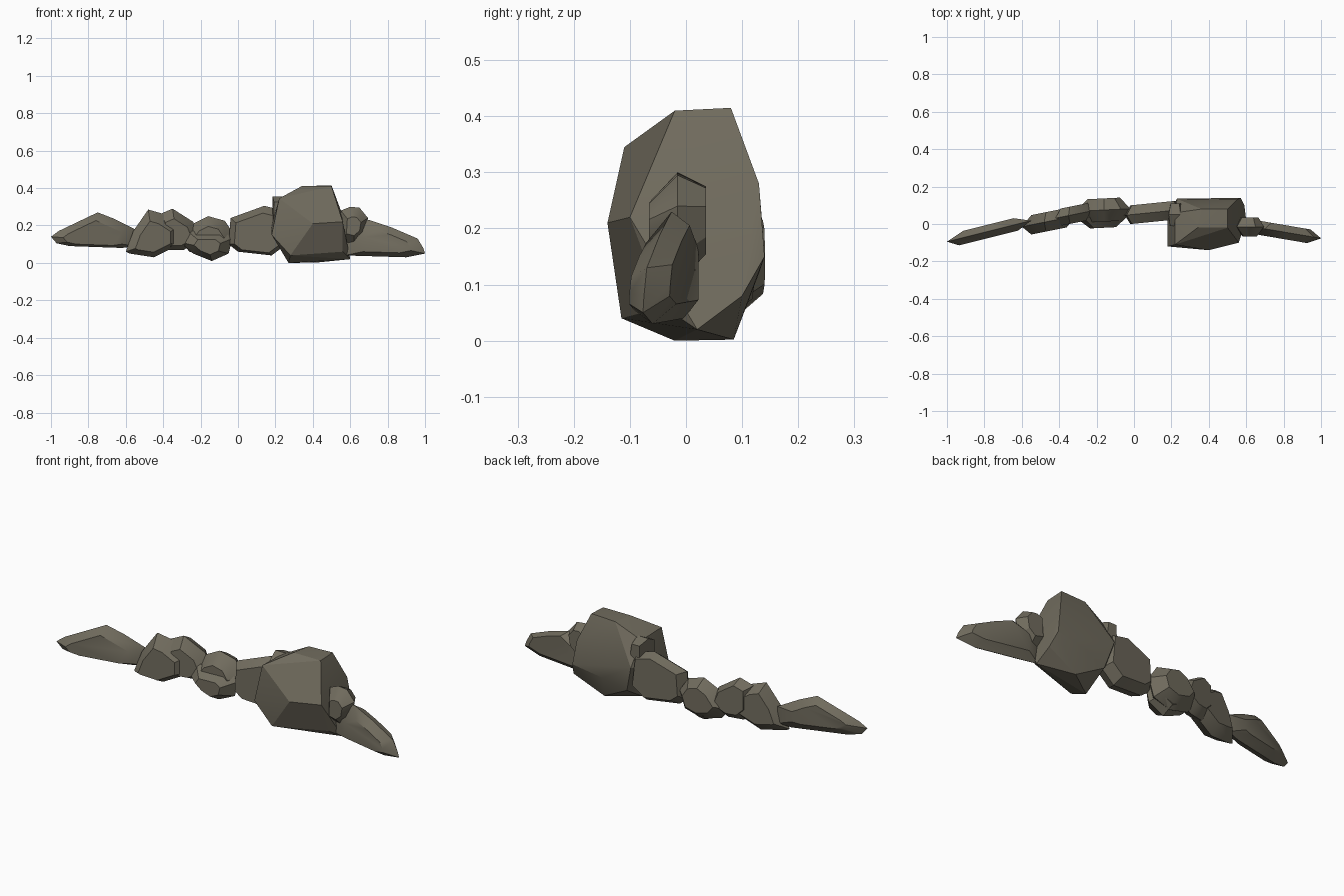
import bpy, bmesh

if "Cube" in bpy.data.objects:
    bpy.data.objects.remove(bpy.data.objects["Cube"])

stone = bpy.data.materials.new("weathered_stone")
stone.diffuse_color = (0.165, 0.15, 0.112, 1)
stone.use_nodes = True
stone.node_tree.nodes["Principled BSDF"].inputs["Base Color"].default_value = stone.diffuse_color


def hull_object(name, points, smooth=0.5):
    """Chiselled stone: convex hull around a few corner points."""
    bm = bmesh.new()
    for p in points:
        bm.verts.new(p)
    res = bmesh.ops.convex_hull(bm, input=bm.verts)
    junk = {g for g in res["geom_interior"] + res["geom_unused"]
            if isinstance(g, bmesh.types.BMVert)}
    bmesh.ops.delete(bm, geom=list(junk), context='VERTS')
    bmesh.ops.dissolve_limit(bm, angle_limit=0.06, verts=bm.verts, edges=bm.edges)
    bmesh.ops.recalc_face_normals(bm, faces=bm.faces)
    me = bpy.data.meshes.new(name)
    bm.to_mesh(me)
    bm.free()
    me.materials.append(stone)
    ob = bpy.data.objects.new(name, me)
    bpy.context.collection.objects.link(ob)
    bpy.context.view_layer.objects.active = ob
    ob.select_set(True)
    bpy.ops.object.shade_smooth_by_angle(angle=smooth)
    ob.select_set(False)
    return ob


def rock(name, outline, y, slope, half, front=0.6, back=0.6):
    """Slab rock: front outline (x, z) at mid depth, shrunk rings front and back."""
    cx = sum(p[0] for p in outline) / len(outline)
    cz = sum(p[1] for p in outline) / len(outline)
    pts = []
    for dy, s, shift in ((0, 1, 0), (-half, front, -0.01), (half, back, 0.01)):
        for x, z in outline:
            px, pz = cx + (x - cx) * s, cz + (z - cz) * s + shift
            pts.append((px, y + slope * (px - cx) + dy, pz))
    hull_object(name, pts, 0.6)


# long tapering end stones
rock("left_end_stone", [(-1, .14), (-.96, .17), (-.86, .22), (-.75, .27), (-.66, .235),
     (-.55, .18), (-.55, .09), (-.62, .08), (-.9, .09), (-.97, .105)], -.04, .25, .036, .7, .6)
rock("right_end_stone", [(.57, .04), (.57, .17), (.7, .23), (.82, .19), (.96, .13),
     (.99, .08), (1, .05), (.9, .03)], -.045, -.17, .038, .6, .7)

# left cluster
rock("left_round_stone", [(-.6, .06), (-.56, .17), (-.48, .285), (-.41, .265), (-.31, .2),
     (-.31, .1), (-.38, .07), (-.45, .03), (-.58, .05)], .015, .2, .052, .65, .65)
rock("left_upper_stone", [(-.42, .12), (-.42, .26), (-.35, .29), (-.24, .22), (-.2, .12),
     (-.29, .07), (-.37, .07)], .05, .2, .046, .65, .7)

# middle cluster
rock("middle_front_stone", [(-.31, .11), (-.27, .17), (-.08, .17), (-.03, .13), (-.05, .05),
     (-.14, .01), (-.24, .05)], .04, .05, .06, .5, .7)
rock("middle_back_stone", [(-.31, .12), (-.24, .21), (-.16, .25), (-.07, .225), (-.02, .15),
     (-.05, .06), (-.15, .03), (-.26, .06)], .075, .05, .062, .6, .6)

# slab between the middle cluster and the boulder
rock("centre_slab", [(-.05, .1), (-.04, .24), (.14, .305), (.24, .28), (.26, .1),
     (.18, .04), (0, .06)], .062, .1, .05, .8, .8)

# big boulder: faceted, undercut at the lower right of the front
hull_object("boulder", [
    (.18, -.12, .15), (.22, -.11, .345), (.36, .08, .41), (.34, -.02, .41),
    (.5, .08, .415), (.5, -.02, .41), (.4, -.14, .21), (.27, -.02, 0), (.28, -.115, .04),
    (.42, .085, .002), (.56, -.1, .22), (.56, -.04, .06), (.6, .02, .02),
    (.55, .13, .28), (.57, .14, .15), (.23, .135, .22), (.27, .11, .08),
    (.4, .13, .12), (.18, .05, .2), (.22, .06, .34), (.59, .1, .08)], 0.25)
# thin upright shard against the boulder's left side
rock("boulder_shard", [(.18, .15), (.185, .355), (.25, .355), (.28, .15)], .05, 0, .06, .8, .7)

# small stone leaning on the boulder
rock("small_leaning_stone", [(.54, .12), (.55, .28), (.6, .3), (.65, .295), (.695, .24),
     (.68, .15), (.62, .1)], -.015, 0, .051, .5, .6)
